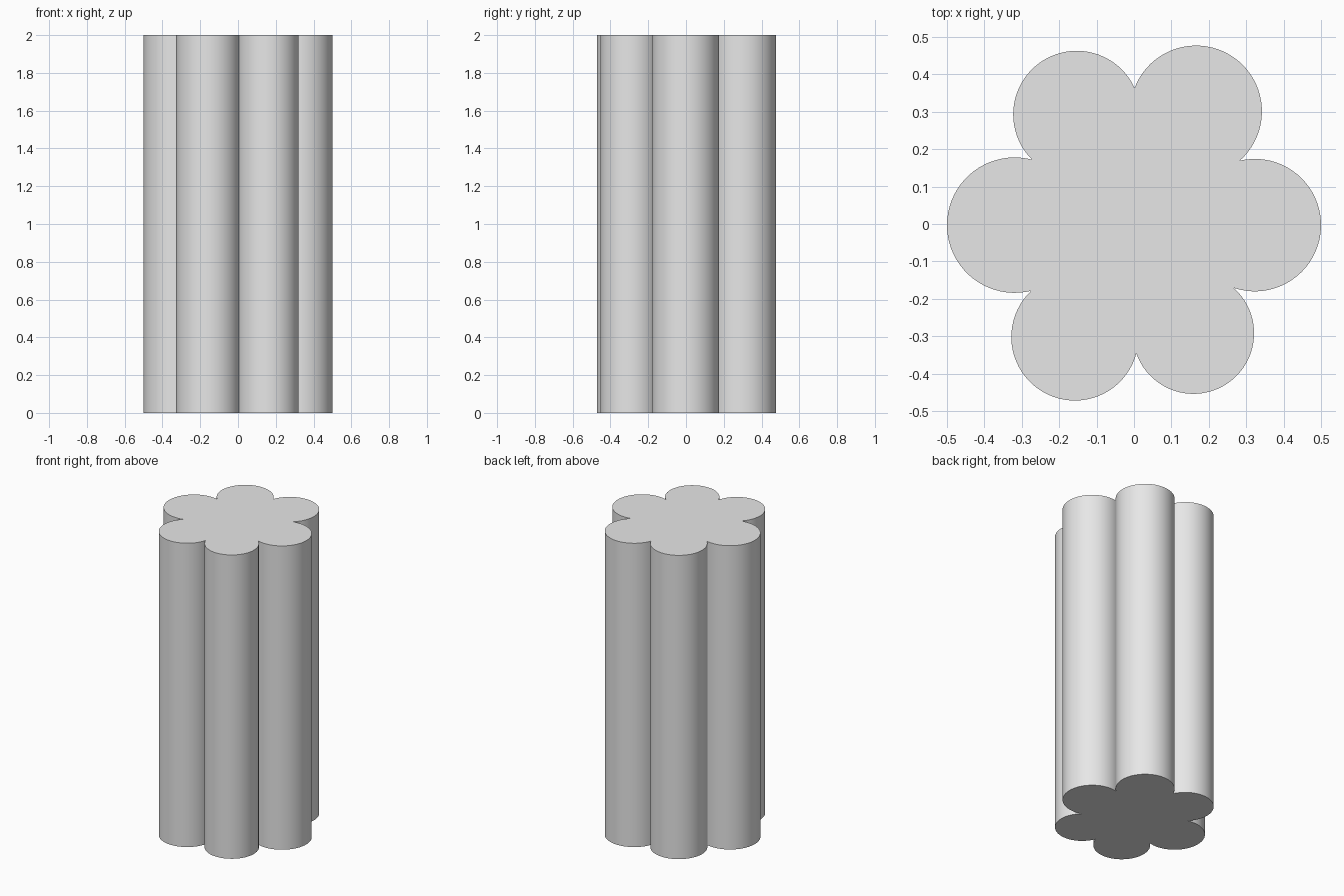
import bpy
import bmesh
import math
from mathutils import Vector

cube = bpy.data.objects.get("Cube")
if cube:
    bpy.data.objects.remove(cube, do_unlink=True)

HEIGHT = 2.0
STEPS = 40

# Lobes counter-clockwise: centre x, centre y, radius
LOBES = [
    (0.323, -0.003, 0.177),
    (0.166, 0.301, 0.176),
    (-0.153, 0.293, 0.170),
    (-0.319, -0.003, 0.181),
    (-0.158, -0.302, 0.170),
    (0.159, -0.292, 0.162),
]


def notch(a, b):
    """Outer crossing point of two neighbouring lobe circles."""
    pa, pb = Vector(a[:2]), Vector(b[:2])
    d = (pb - pa).length
    along = (pb - pa) / d
    t = (d * d + a[2] ** 2 - b[2] ** 2) / (2 * d)
    h = math.sqrt(max(a[2] ** 2 - t * t, 0))
    outward = Vector((along.y, -along.x))
    return pa + along * t + outward * h


# Scalloped outline: one arc per lobe, from notch to notch
outline = []
for i, lobe in enumerate(LOBES):
    centre = Vector(lobe[:2])
    start = notch(LOBES[i - 1], lobe) - centre
    end = notch(lobe, LOBES[(i + 1) % len(LOBES)]) - centre
    a0 = math.atan2(start.y, start.x)
    sweep = (math.atan2(end.y, end.x) - a0) % math.tau
    for s in range(STEPS):
        a = a0 + sweep * s / STEPS
        outline.append(centre + lobe[2] * Vector((math.cos(a), math.sin(a))))

# Extrude the outline into a solid column
bm = bmesh.new()
base = bm.faces.new([bm.verts.new((p.x, p.y, 0)) for p in outline])
top = bmesh.ops.extrude_face_region(bm, geom=[base], use_keep_orig=True)
bmesh.ops.translate(bm, vec=(0, 0, HEIGHT),
                    verts=[v for v in top["geom"] if isinstance(v, bmesh.types.BMVert)])
bmesh.ops.recalc_face_normals(bm, faces=bm.faces)
mesh = bpy.data.meshes.new("lobed_column")
bm.to_mesh(mesh)
bm.free()

# Plain grey
grey = bpy.data.materials.new("light_grey")
grey.use_nodes = True
colour = (0.8, 0.8, 0.8, 1)
grey.diffuse_color = colour
grey.node_tree.nodes["Principled BSDF"].inputs["Base Color"].default_value = colour
mesh.materials.append(grey)

column = bpy.data.objects.new("lobed_column", mesh)
bpy.context.collection.objects.link(column)
bpy.ops.object.select_all(action="DESELECT")
column.select_set(True)
bpy.context.view_layer.objects.active = column
bpy.ops.object.shade_smooth_by_angle(angle=math.radians(30))
